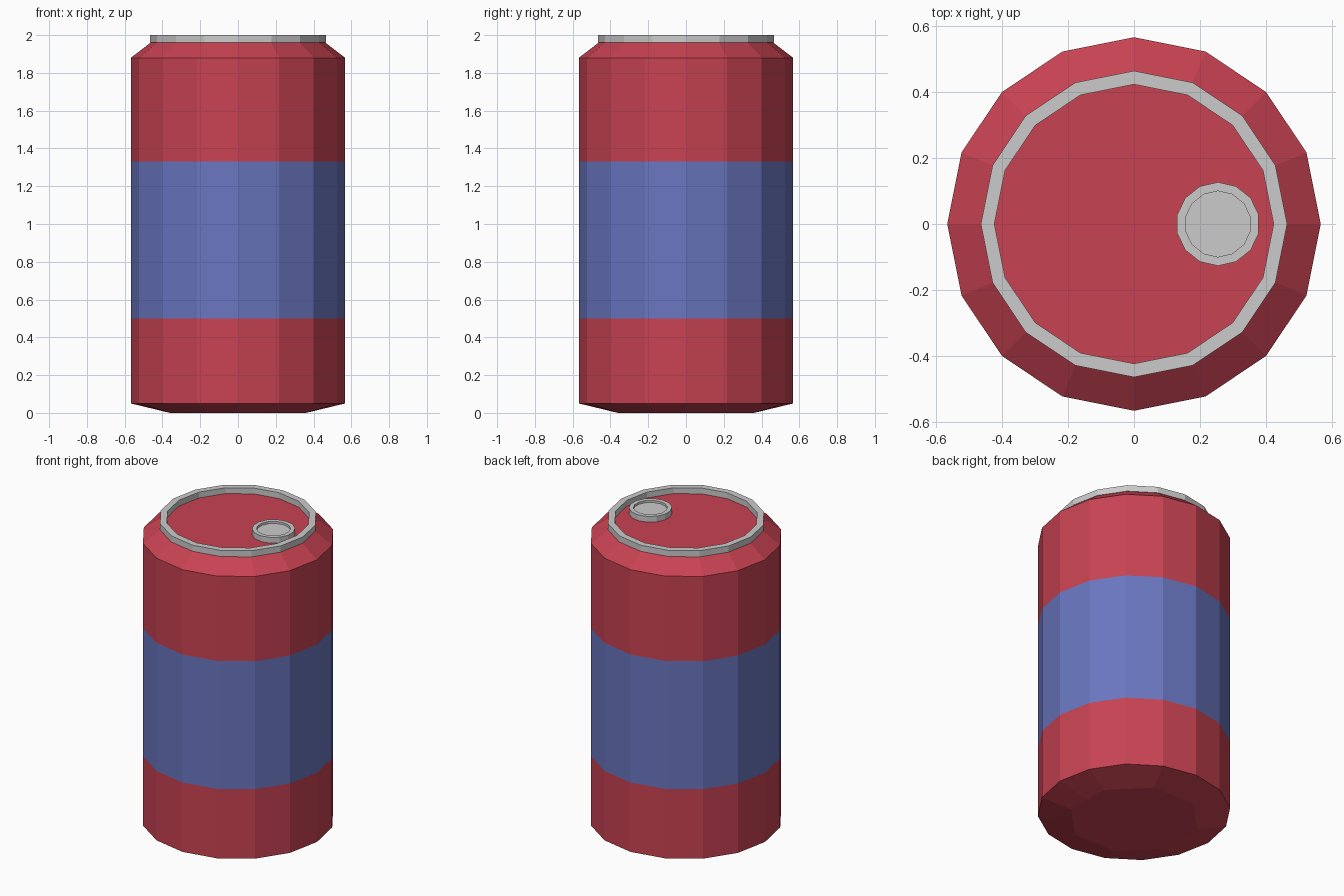
import bpy
import bmesh
from math import sin, cos, pi

if "Cube" in bpy.data.objects:
    bpy.data.objects.remove(bpy.data.objects["Cube"])


def material(name, rgb):
    mat = bpy.data.materials.new(name)
    mat.diffuse_color = (*rgb, 1)
    mat.use_nodes = True
    mat.node_tree.nodes["Principled BSDF"].inputs["Base Color"].default_value = mat.diffuse_color
    return mat


def lathe(name, profile, sides, mat=None, centre=(0, 0), start=0.0,
          cap_first=False, cap_last=False, closed=False):
    """Spin (radius, z) points, listed bottom to top on the outside, into a flat-faced shell.
    A radius pair gives alternating radii around the ring."""
    bm = bmesh.new()
    rings = []
    for r, z in profile:
        pair = r if isinstance(r, tuple) else (r, r)
        ring = []
        for i in range(sides):
            a = start + 2 * pi * i / sides
            ring.append(bm.verts.new((centre[0] + pair[i % 2] * cos(a),
                                      centre[1] + pair[i % 2] * sin(a), z)))
        rings.append(ring)
    spans = list(zip(rings, rings[1:]))
    if closed:
        spans.append((rings[-1], rings[0]))
    for low, high in spans:
        for i in range(sides):
            j = (i + 1) % sides
            bm.faces.new((low[i], low[j], high[j], high[i]))
    if cap_first:
        bm.faces.new(rings[0][::-1])
    if cap_last:
        bm.faces.new(rings[-1])
    mesh = bpy.data.meshes.new(name)
    bm.to_mesh(mesh)
    bm.free()
    obj = bpy.data.objects.new(name, mesh)
    bpy.context.collection.objects.link(obj)
    if mat:
        mesh.materials.append(mat)
    return obj


red = material("red_paint", (0.58, 0.055, 0.085))
blue = material("blue_paint", (0.14, 0.18, 0.52))

SIDES = 16
R = 0.567

# Lower body: octagonal base chamfered out to the sixteen-sided wall
lathe("lower_body", [((0.36, 0.39), 0), (R, 0.05), (R, 0.5)], SIDES, red, cap_first=True)

# Label band
lathe("label_band", [(R, 0.5), (R, 1.33)], SIDES, blue)

# Upper body with sloped shoulder and lid
lathe("upper_body", [(R, 1.33), (R, 1.88), (0.46, 1.962)], SIDES, red, cap_last=True)

# Raised rim around the lid
lathe("top_rim", [(0.465, 1.96), (0.465, 2.0), (0.424, 2.0), (0.424, 1.96)],
      SIDES, closed=True)

# Round dished opening tab
lathe("opening_tab", [(0.127, 1.96), (0.127, 1.999), (0.1, 1.999), (0.1, 1.985)],
      14, centre=(0.255, 0), start=pi / 2, cap_first=True, cap_last=True)
